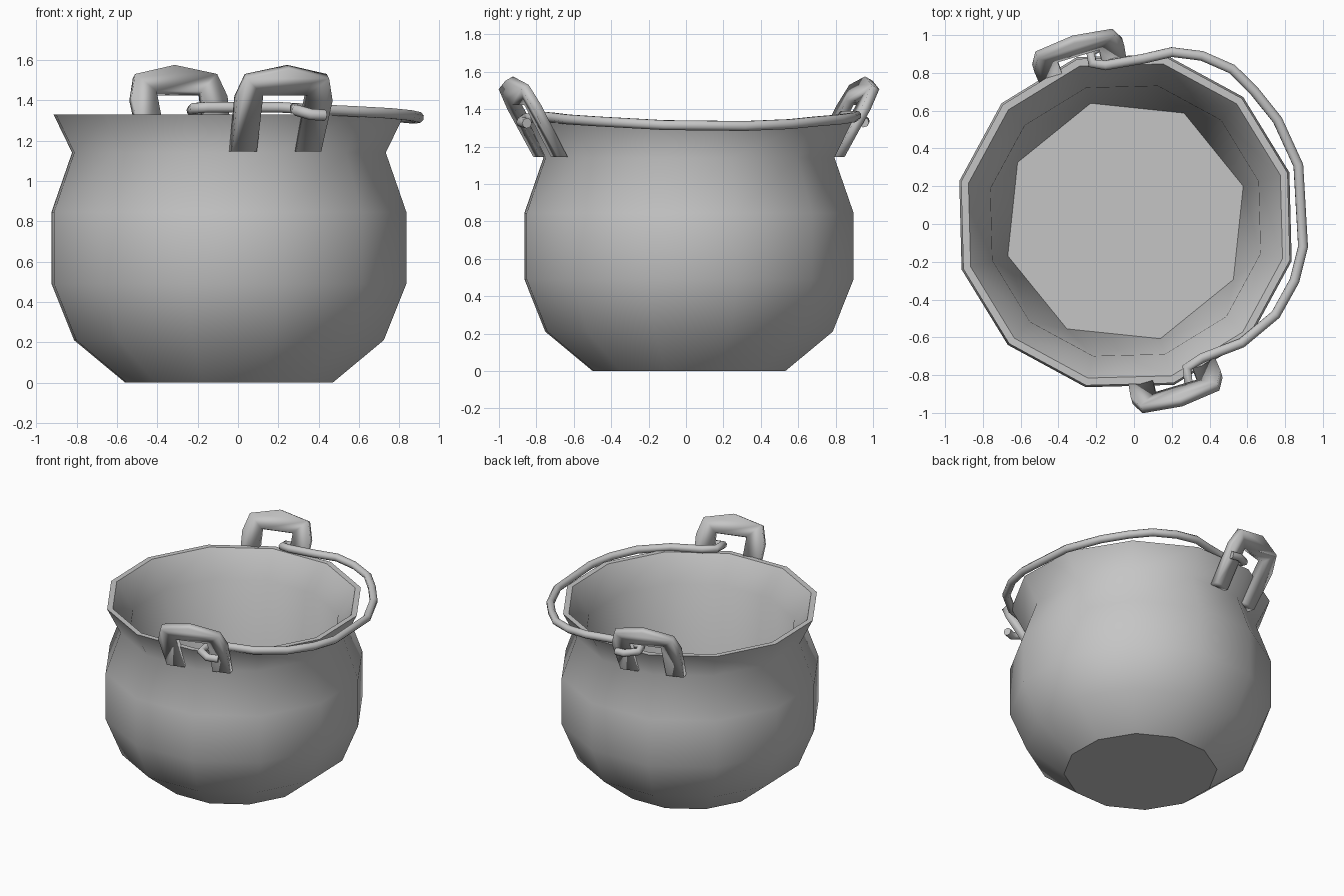
import bpy, bmesh
from math import radians
from mathutils import Matrix, Vector

cube = bpy.data.objects.get("Cube")
if cube:
    bpy.data.objects.remove(cube)

CENTRE = Vector((-0.045, 0.016, 0))
TURN = radians(16.5)

iron = bpy.data.materials.new("grey iron")
iron.use_nodes = True
GREY = (0.56, 0.56, 0.56, 1)
iron.diffuse_color = GREY
iron.node_tree.nodes["Principled BSDF"].inputs["Base Color"].default_value = GREY


def make_object(name, bm):
    bmesh.ops.recalc_face_normals(bm, faces=bm.faces)
    mesh = bpy.data.meshes.new(name)
    bm.to_mesh(mesh)
    bm.free()
    mesh.materials.append(iron)
    obj = bpy.data.objects.new(name, mesh)
    bpy.context.collection.objects.link(obj)
    return obj


def place(bm, offset, turn):
    bmesh.ops.transform(bm, matrix=Matrix.Translation(offset) @ Matrix.Rotation(turn, 4, "Z"), verts=bm.verts)


# Pot body: outer wall, rim and inner neck spun in twelve steps
profile = [(0, 0), (0.53, 0), (0.79, 0.21), (0.905, 0.49), (0.905, 0.845),
           (0.80, 1.14), (0.895, 1.33), (0.855, 1.33), (0.735, 1.14)]
bm = bmesh.new()
verts = [bm.verts.new((r, 0, z)) for r, z in profile]
edges = [bm.edges.new(pair) for pair in zip(verts, verts[1:])]
bmesh.ops.spin(bm, geom=verts + edges, axis=(0, 0, 1), cent=(0, 0, 0),
               angle=radians(360), steps=12, use_duplicate=False)
bmesh.ops.remove_doubles(bm, verts=bm.verts, dist=0.001)

# Inner wall narrowing from the neck to an eight-sided floor
neck = [e for e in bm.edges if e.is_boundary]
floor = bmesh.ops.create_circle(bm, cap_ends=False, segments=8, radius=0.65,
                                matrix=Matrix.Translation((0, 0, 0.2)))["verts"]
floor_edges = list({e for v in floor for e in v.link_edges})
bmesh.ops.bridge_loops(bm, edges=neck + floor_edges)
bm.faces.new(floor)
place(bm, CENTRE, TURN)
for face in bm.faces:
    face.smooth = True
for edge in bm.edges:
    heights = [v.co.z for v in edge.verts]
    if max(heights) < 0.205 or min(heights) > 1.32:
        edge.smooth = False
make_object("pot_body", bm)


# Lugs: arch outlines leaning outward, one on each side of the pot
def make_lug(name, turn):
    half = [(0.115, 1.445), (0.103, 1.145), (0.23, 1.145), (0.248, 1.42), (0.212, 1.53)]
    outline = half + [(0, 1.575)] + [(-u, z) for u, z in reversed(half)]
    bm = bmesh.new()
    verts = [bm.verts.new((u, -0.745 - 0.55 * (z - 1.145), z)) for u, z in outline]
    face = bm.faces.new(verts)
    grown = bmesh.ops.extrude_face_region(bm, geom=[face])["geom"]
    for v in grown:
        if isinstance(v, bmesh.types.BMVert):
            # Thickness is square to the lean, but the feet stay level
            v.co += Vector((0, -0.055, 0)) if v.co.z < 1.15 else Vector((0, -0.042, -0.023))
    for f in bm.faces:
        f.smooth = True
    place(bm, CENTRE + Vector((0.01, 0, 0)), turn)
    make_object(name, bm)


make_lug("front_lug", TURN)
make_lug("back_lug", TURN + radians(180))

# Bail: bent rod hooked around one leg of each lug and resting on the rim
path = [(0.43, -0.85, 1.325), (0.36, -0.88, 1.33), (0.29, -0.86, 1.35), (0.28, -0.76, 1.36),
        (0.36, -0.71, 1.355), (0.57, -0.63, 1.345), (0.75, -0.48, 1.335), (0.85, -0.3, 1.325),
        (0.895, -0.12, 1.315), (0.87, 0.31, 1.31), (0.76, 0.55, 1.32), (0.64, 0.70, 1.335),
        (0.52, 0.82, 1.345), (0.36, 0.89, 1.355), (0.2, 0.91, 1.365), (0.05, 0.875, 1.365),
        (-0.15, 0.84, 1.365), (-0.22, 0.85, 1.36), (-0.23, 0.91, 1.35), (-0.15, 0.955, 1.335),
        (-0.08, 0.95, 1.33)]
curve = bpy.data.curves.new("bail", "CURVE")
curve.dimensions = "3D"
curve.bevel_depth = 0.028
curve.bevel_resolution = 2
curve.use_fill_caps = True
spline = curve.splines.new("POLY")
spline.points.add(len(path) - 1)
for point, co in zip(spline.points, path):
    point.co = (*co, 1)
spline.use_smooth = True
curve.materials.append(iron)
bpy.context.collection.objects.link(bpy.data.objects.new("bail", curve))
